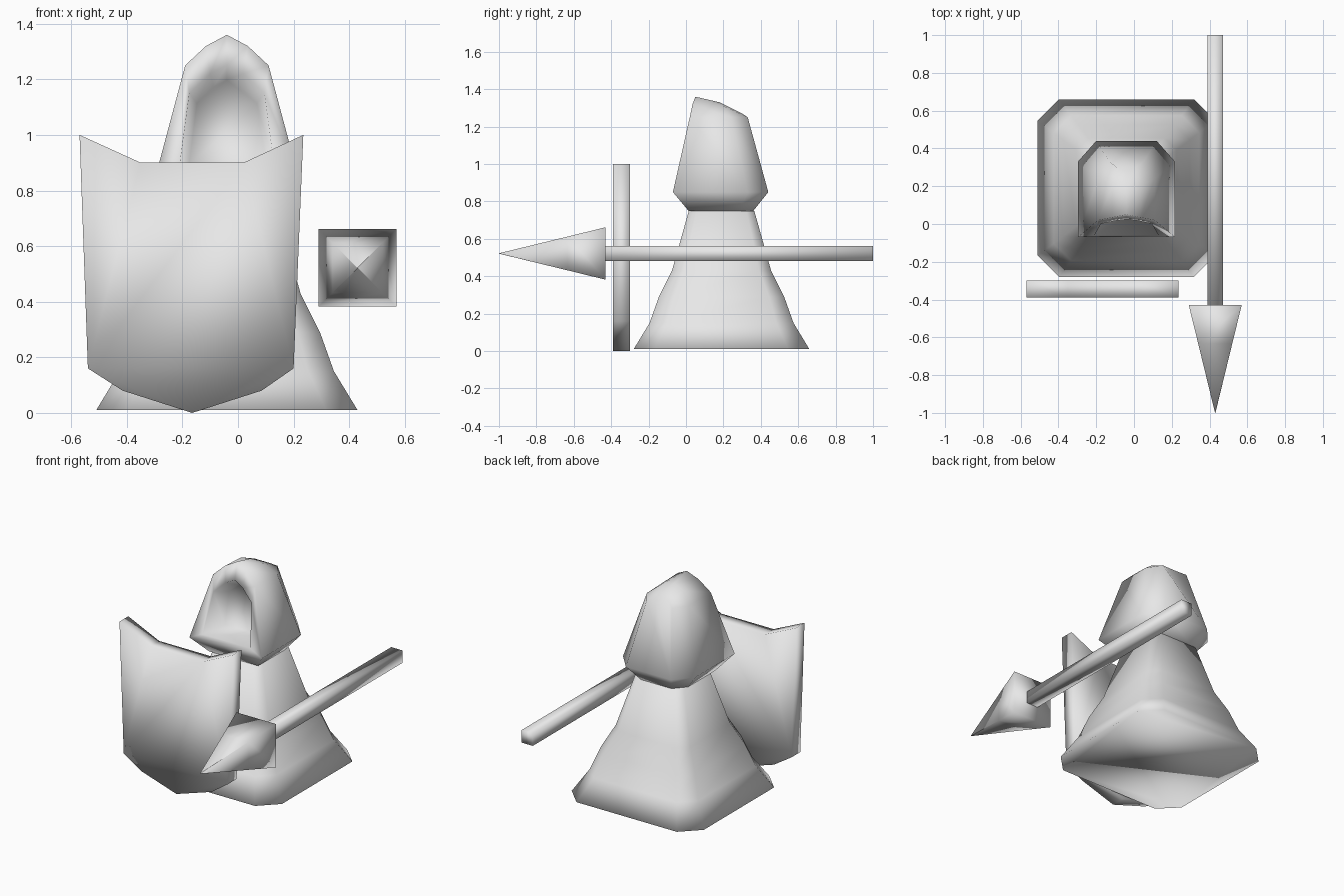
import bpy, bmesh
from mathutils import Vector

if "Cube" in bpy.data.objects:
    bpy.data.objects.remove(bpy.data.objects["Cube"], do_unlink=True)

grey = bpy.data.materials.new("light_grey")
grey.use_nodes = True
grey.diffuse_color = (0.8, 0.8, 0.8, 1)
grey.node_tree.nodes["Principled BSDF"].inputs["Base Color"].default_value = (0.8, 0.8, 0.8, 1)


def loft(name, rings, closed_caps=True):
    """Skin a list of equal-length closed rings and cap both ends."""
    bm = bmesh.new()
    loops = [[bm.verts.new(p) for p in ring] for ring in rings]
    for a, b in zip(loops, loops[1:]):
        n = len(a)
        for i in range(n):
            j = (i + 1) % n
            bm.faces.new((a[i], a[j], b[j], b[i]))
    if closed_caps:
        bm.faces.new(loops[0])
        bm.faces.new(loops[-1])
    return finish(name, bm)


def finish(name, bm):
    bmesh.ops.remove_doubles(bm, verts=bm.verts, dist=0.0005)
    bmesh.ops.recalc_face_normals(bm, faces=bm.faces)
    for f in bm.faces:
        f.smooth = True
    mesh = bpy.data.meshes.new(name)
    bm.to_mesh(mesh)
    bm.free()
    mesh.materials.append(grey)
    obj = bpy.data.objects.new(name, mesh)
    bpy.context.collection.objects.link(obj)
    return obj


CX, CY = -0.04, 0.19


def octagon(half, z):
    """Square with chamfered corners around the body axis."""
    c = half * 0.76
    pts = [(half, -c), (half, c), (c, half), (-c, half),
           (-half, c), (-half, -c), (-c, -half), (c, -half)]
    return [(CX + x, CY + y, z) for x, y in pts]


# Flared robe
loft("robe", [octagon(h, z) for h, z in
              [(0.47, 0.01), (0.385, 0.15), (0.335, 0.29), (0.265, 0.43), (0.175, 0.75)]])


# Hood: arches from the rear to the face rim, then into the face recess
def arch(half):
    """Mirror (half width, y, z) points, bottom corner to crown, into an arch."""
    right = [(CX + w, y, z) for w, y, z in half]
    left = [(CX - w, y, z) for w, y, z in reversed(half[:-1])]
    return right + left


rear = arch([(0.16, 0.44, 0.85), (0.09, 0.33, 1.25), (0.05, 0.30, 1.27), (0, 0.28, 1.28)])
middle = arch([(0.257, 0.33, 0.85), (0.15, 0.24, 1.25), (0.075, 0.20, 1.31), (0, 0.18, 1.33)])
rim = arch([(0.257, -0.07, 0.85), (0.15, 0.02, 1.25), (0.075, 0.035, 1.32), (0, 0.05, 1.36)])
opening = [(0.17, 0.89), (0.135, 1.15), (0.06, 1.22), (0, 1.25)]
lip = arch([(w, -0.07 + (z - 0.85) * 0.235, z) for w, z in opening])
recess = arch([(w * 0.8, 0.12, 0.9 + (z - 0.9) * 0.85) for w, z in opening])

bm = bmesh.new()
loops = [[bm.verts.new(p) for p in r] for r in (rear, middle, rim, lip, recess)]
for k, (a, b) in enumerate(zip(loops, loops[1:])):
    n = len(a)
    for i in range(n if k > 1 else n - 1):
        j = (i + 1) % n
        bm.faces.new((a[i], a[j], b[j], b[i]))
bm.faces.new(loops[0])
bm.faces.new(loops[-1])
# Underside tapering to the neck
edge = [loops[2][0], loops[1][0], loops[0][0], loops[0][-1], loops[1][-1], loops[2][-1]]
neck = []
for v in edge:
    d = (v.co - Vector((CX, CY, 0))) * 0.68
    neck.append(bm.verts.new((CX + d.x, CY + d.y, 0.75)))
for i in range(len(edge)):
    j = (i + 1) % len(edge)
    bm.faces.new((edge[i], edge[j], neck[j], neck[i]))
bm.faces.new(neck)
finish("hood", bm)

# Flat shield with raised top corners and a pointed foot
outline = [(-0.57, 1.0), (-0.54, 0.16), (-0.415, 0.08), (-0.165, 0.0), (0.085, 0.08),
           (0.20, 0.16), (0.235, 1.0), (0.02, 0.9), (-0.35, 0.9)]
loft("shield", [[(x, y, z) for x, z in outline] for y in (-0.39, -0.30)])


# Square spear
def square(half, y):
    return [(0.43 + sx * half, y, 0.522 + sz * half)
            for sx, sz in ((-1, -1), (1, -1), (1, 1), (-1, 1))]


loft("spear_shaft", [square(0.04, -0.43), square(0.04, 1.0)])
loft("spear_head", [square(0.14, -0.43), square(0.09, -0.634), square(0.001, -1.0)])
